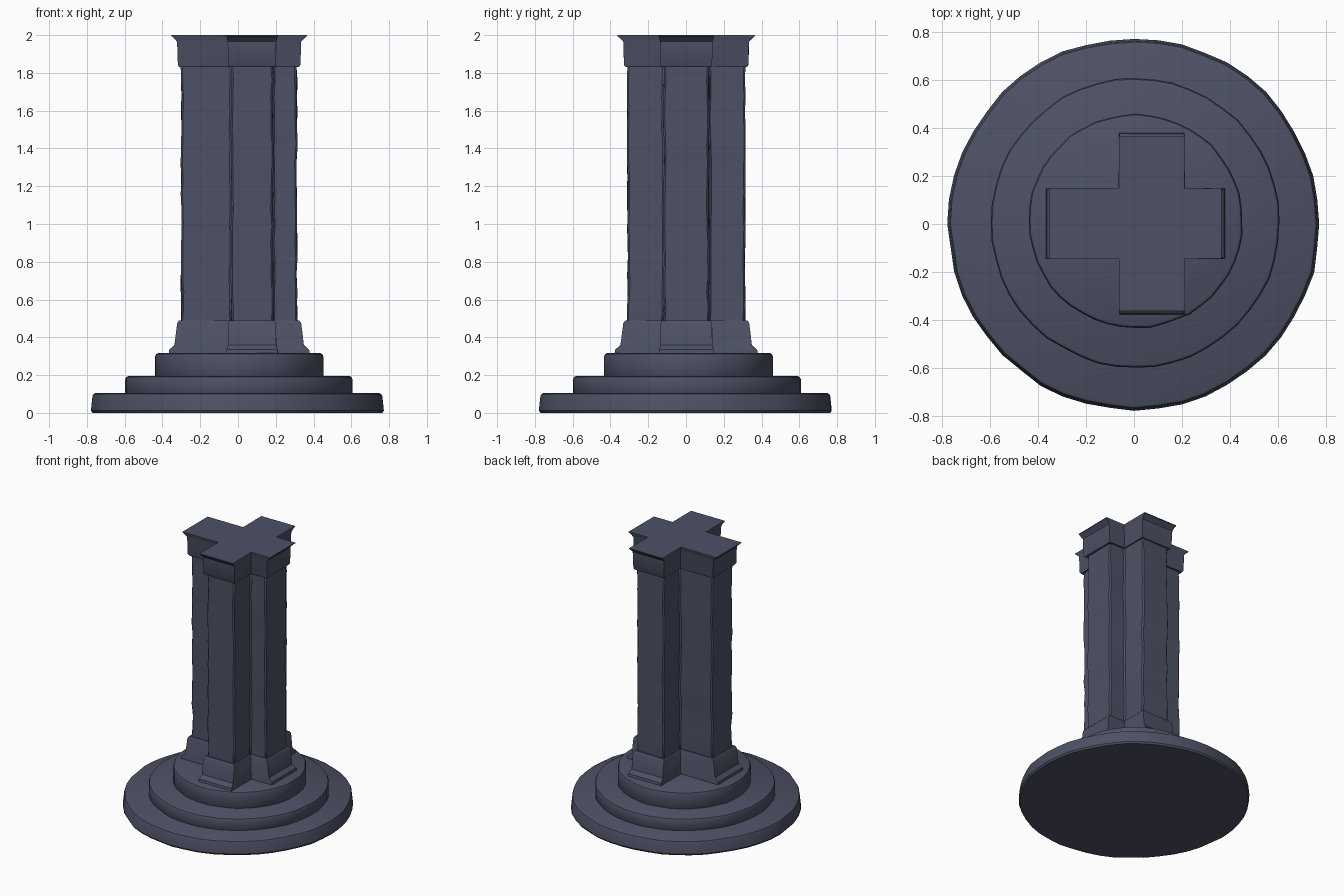
import bpy, bmesh, math, random

random.seed(4)
cube = bpy.data.objects.get("Cube")
if cube:
    bpy.data.objects.remove(cube, do_unlink=True)

stone = bpy.data.materials.new("blue_grey_stone")
colour = (0.075, 0.083, 0.13, 1)
stone.diffuse_color = colour
stone.use_nodes = True
stone.node_tree.nodes["Principled BSDF"].inputs["Base Color"].default_value = colour


def loft(name, rings, bevel=0.0):
    """Skin a stack of matching rings and close both ends."""
    bm = bmesh.new()
    rows = [[bm.verts.new(p) for p in ring] for ring in rings]
    n = len(rows[0])
    for low, high in zip(rows, rows[1:]):
        for i in range(n):
            j = (i + 1) % n
            bm.faces.new((low[i], low[j], high[j], high[i]))
    bm.faces.new(rows[0][::-1])
    bm.faces.new(rows[-1])
    bmesh.ops.recalc_face_normals(bm, faces=bm.faces)
    mesh = bpy.data.meshes.new(name)
    bm.to_mesh(mesh)
    bm.free()
    mesh.materials.append(stone)
    obj = bpy.data.objects.new(name, mesh)
    bpy.context.collection.objects.link(obj)
    if bevel:
        mod = obj.modifiers.new("worn_edges", "BEVEL")
        mod.width = bevel
        mod.segments = 1
        mod.limit_method = "ANGLE"
        mod.angle_limit = math.radians(40)
    bpy.ops.object.select_all(action="DESELECT")
    obj.select_set(True)
    bpy.context.view_layer.objects.active = obj
    bpy.ops.object.shade_smooth_by_angle(angle=math.radians(35))
    return obj


def cross(z, grow=0.0, arm_grow=0.0, wear=0.0):
    """Off-centre cross section; grow pushes the ends, arm_grow the sides."""
    left, right, front, back = -0.3 - grow, 0.312 + grow, -0.31 - grow, 0.312 + grow
    a, b = -0.036 - arm_grow, 0.185 + arm_grow
    c, d = -0.118 - arm_grow, 0.122 + arm_grow
    outline = [(a, front), (b, front), (b, c), (right, c), (right, d), (b, d),
               (b, back), (a, back), (a, d), (left, d), (left, c), (a, c)]
    return [(x + random.uniform(-wear, wear), y + random.uniform(-wear, wear), z)
            for x, y in outline]


def step(name, radius, bottom, top, cx, cy, rough, slope=0.0):
    """Round stair slab with a slightly uneven, rounded rim."""
    sides = 48
    wobble = [random.uniform(-rough, rough) for _ in range(sides)]

    def ring(z, inset):
        return [(cx + (radius + w - inset) * math.cos(math.tau * i / sides),
                 cy + (radius + w - inset) * math.sin(math.tau * i / sides), z)
                for i, w in enumerate(wobble)]

    loft(name, [ring(bottom, 0.008), ring(bottom + 0.012, 0), ring(top - 0.018, slope),
                ring(top - 0.006, slope + 0.005), ring(top, slope + 0.016)])


# Three round steps
step("lower_step", 0.775, 0, 0.105, 0, 0, 0.005, 0.008)
step("middle_step", 0.604, 0.095, 0.195, 0.005, 0.005, 0.003)
step("upper_step", 0.447, 0.185, 0.317, 0.007, 0.012, 0.003)

# Flared pillar foot
foot = [(0.31, 0.068, 0.026), (0.335, 0.064, 0.025), (0.36, 0.036, 0.018),
        (0.475, 0.022, 0.016), (0.49, 0.012, 0.008)]
loft("pillar_foot", [cross(z, g, a, 0.001) for z, g, a in foot])

# Worn cross-shaped shaft
rows = 16
loft("pillar_shaft", [cross(0.47 + 1.38 * i / rows, wear=0.004) for i in range(rows + 1)], 0.009)

# Capital with a thin flared lip
capital = [(1.83, 0.01, 0.012), (1.842, 0.018, 0.016), (1.965, 0.022, 0.018),
           (1.985, 0.04, 0.023), (1.995, 0.053, 0.027), (2.0, 0.053, 0.027)]
loft("pillar_capital", [cross(z, g, a, 0.001) for z, g, a in capital])
